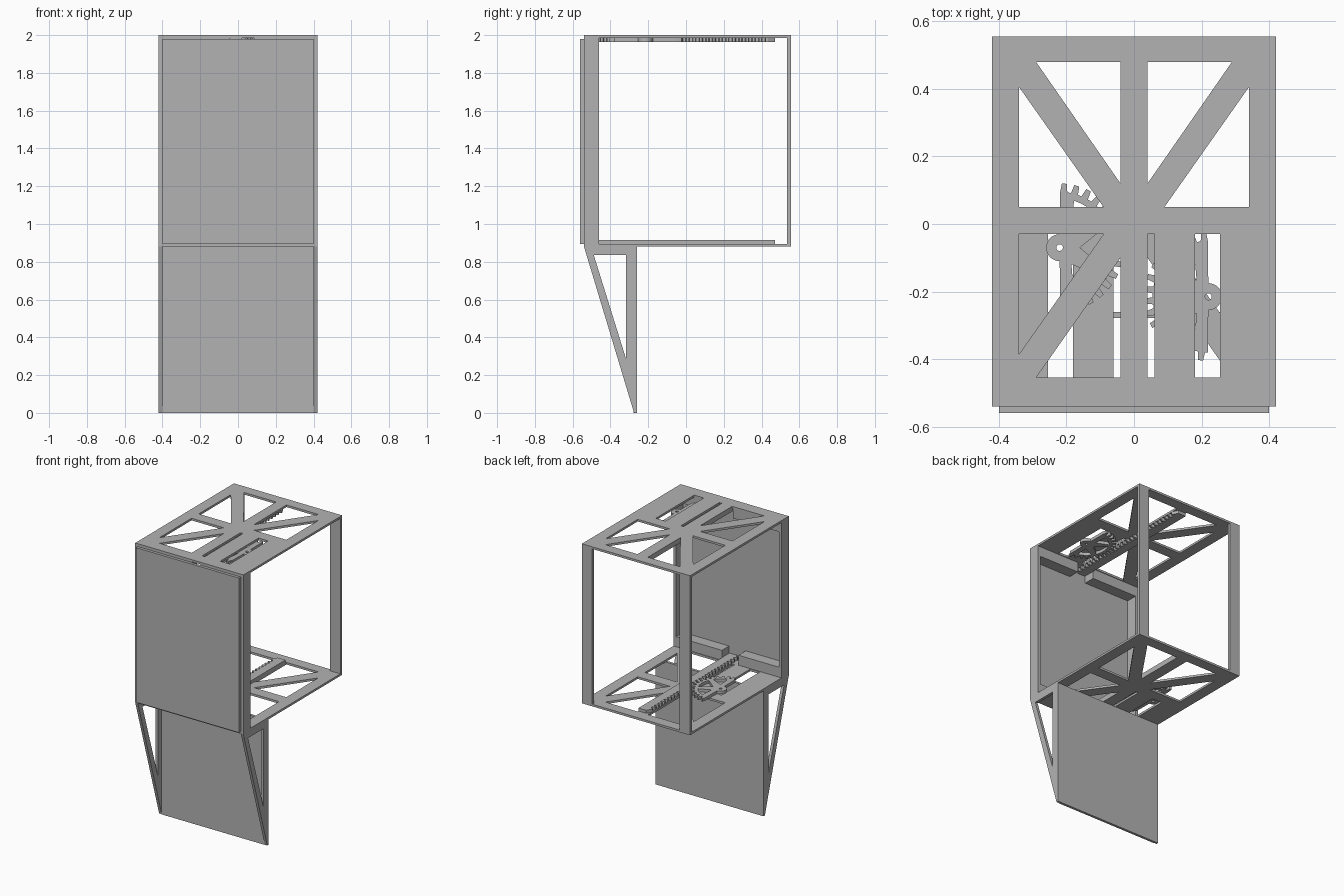
import bpy, bmesh
from math import sin, cos, pi, radians
from mathutils import Matrix

if "Cube" in bpy.data.objects:
    bpy.data.objects.remove(bpy.data.objects["Cube"])

grey = bpy.data.materials.new("plain_grey")
grey.use_nodes = True
grey.diffuse_color = (0.45, 0.45, 0.45, 1)
grey.node_tree.nodes["Principled BSDF"].inputs["Base Color"].default_value = (0.45, 0.45, 0.45, 1)


def add_object(name, mesh):
    mesh.materials.clear()
    mesh.materials.append(grey)
    ob = bpy.data.objects.new(name, mesh)
    bpy.context.collection.objects.link(ob)
    return ob


def box(name, x, y, z):
    """Box given by its (min, max) on each axis."""
    bm = bmesh.new()
    bmesh.ops.create_cube(bm, size=1)
    for v in bm.verts:
        v.co = [(a + b) / 2 + c * abs(b - a) for (a, b), c in zip((x, y, z), v.co)]
    mesh = bpy.data.meshes.new(name)
    bm.to_mesh(mesh)
    bm.free()
    return add_object(name, mesh)


def sheet(name, loops, low, high, sideways=False):
    """Flat sheet: first loop is the outline, the others are holes."""
    curve = bpy.data.curves.new(name, "CURVE")
    curve.dimensions = "2D"
    curve.fill_mode = "BOTH"
    curve.extrude = (high - low) / 2
    for loop in loops:
        spline = curve.splines.new("POLY")
        spline.points.add(len(loop) - 1)
        for p, (a, b) in zip(spline.points, loop):
            p.co = (a, b, 0, 1)
        spline.use_cyclic_u = True
    temp = bpy.data.objects.new(name + "_outline", curve)
    mesh = bpy.data.meshes.new_from_object(temp)
    bpy.data.objects.remove(temp)
    mesh.transform(Matrix.Translation((0, 0, (low + high) / 2)))
    if sideways:  # sheet plane becomes y-z, thickness runs along x
        mesh.transform(Matrix(((0, 0, 1, 0), (1, 0, 0, 0), (0, 1, 0, 0), (0, 0, 0, 1))))
    bm = bmesh.new()
    bm.from_mesh(mesh)
    bmesh.ops.remove_doubles(bm, verts=bm.verts, dist=1e-5)
    bmesh.ops.recalc_face_normals(bm, faces=bm.faces)
    bm.to_mesh(mesh)
    bm.free()
    for poly in mesh.polygons:
        poly.use_smooth = False
    return add_object(name, mesh)


def rect(x0, x1, y0, y1):
    return [(x0, y0), (x1, y0), (x1, y1), (x0, y1)]


def arc(r, start, end, steps):
    angles = [radians(start + (end - start) * i / steps) for i in range(steps + 1)]
    return [(r * cos(a), r * sin(a)) for a in angles]


W, FRONT, BACK = 0.42, -0.54, 0.555
BASE, TOP, T = 0.88, 2.0, 0.015

# Braced plate outline with its triangular holes and slots
plate = [rect(-W, W, FRONT, BACK)]
for m in (1, -1):
    plate.append([(m * 0.04, 0.48), (m * 0.29, 0.48), (m * 0.04, 0.12)])
    plate.append([(m * 0.34, 0.405), (m * 0.34, 0.05), (m * 0.09, 0.05)])
plate.append([(-0.34, -0.03), (-0.09, -0.03), (-0.34, -0.385)])
plate.append([(-0.04, -0.1), (-0.04, -0.455), (-0.29, -0.455)])
plate.append(rect(0.04, 0.06, -0.455, -0.03))
plate.append(rect(0.18, 0.255, -0.455, -0.03))

# Half gear outline, facing its rack, with a round hub behind
TEETH, TIP, ROOT = 16, 0.19, 0.165
gear_edge = []
for i in range(TEETH):
    for step, r in ((0.05, ROOT), (0.3, ROOT), (0.42, TIP), (0.83, TIP), (0.95, ROOT)):
        a = pi * ((i + step) / TEETH - 0.5)
        gear_edge.append((r * cos(a), r * sin(a)))
gear = [gear_edge + arc(0.04, 90, 270, 16), arc(0.01, 0, 360, 12)[:-1]]
for start, end in ((36, 73), (-24, 24), (-73, -36)):
    gear.append(arc(0.06, (start + end) / 2, end, 1)[:1] + arc(0.145, start, end, 8))

# Rack outline with teeth along one edge
PITCH = pi * 0.178 / TEETH
rack = [(-0.04, 0.47), (-0.04, FRONT)]
y = FRONT
while y + PITCH < 0.47:
    for step, x in ((0.0, 0.02), (0.4, 0.02), (0.52, 0.04), (0.88, 0.04)):
        rack.append((x, y + step * PITCH))
    y += PITCH
rack.append((0.02, 0.47))

# Upper and lower decks: the lower one is the upper turned over
for label, s, gear_y in (("upper", 1, -0.215), ("lower", -1, -0.07)):
    def turned(loops):
        return [[(s * x, y) for x, y in loop] for loop in loops]

    outer = TOP if s > 0 else BASE
    inner = outer - s * T
    gear_face = inner - s * 0.021
    lo, hi = sorted((inner, gear_face))
    sheet(label + "_plate", turned(plate), min(outer, inner), max(outer, inner))
    sheet(label + "_rack", turned([rack]), lo, hi)
    placed = [[(0.22 - x, y + gear_y) for x, y in loop] for loop in gear]
    sheet(label + "_half_gear", turned(placed), lo, hi)
    # Guide blocks beside the rack
    for side, x0, x1 in (("narrow", 0.085, 0.4), ("wide", -0.4, -0.043)):
        box(f"{label}_{side}_guide_block", sorted((s * x0, s * x1)), (FRONT, -0.46),
            sorted((inner, inner - s * 0.07)))

# Posts and the triangular side brackets below
for side, m in (("left", 1), ("right", -1)):
    x_out, x_in = m * W, m * 0.4
    box(side + "_front_post", sorted((x_in, x_out)), (FRONT, -0.46), (BASE + T, TOP - T))
    box(side + "_back_post", sorted((m * 0.34, x_out)), (BACK - 0.02, BACK), (BASE + T, TOP - T))
    lo, hi = sorted((x_in, x_out))
    sheet(side + "_bracket",
          [[(FRONT, BASE), (-0.275, 0), (-0.26, 0), (-0.26, BASE)],
           [(-0.488, 0.835), (-0.317, 0.835), (-0.317, 0.285)]], lo, hi, sideways=True)

# Front door and lower back panel
box("front_door", (-0.4, 0.4), (-0.56, FRONT), (BASE + T, 1.98))
box("lower_panel", (-0.4, 0.4), (-0.278, -0.26), (0, BASE))
